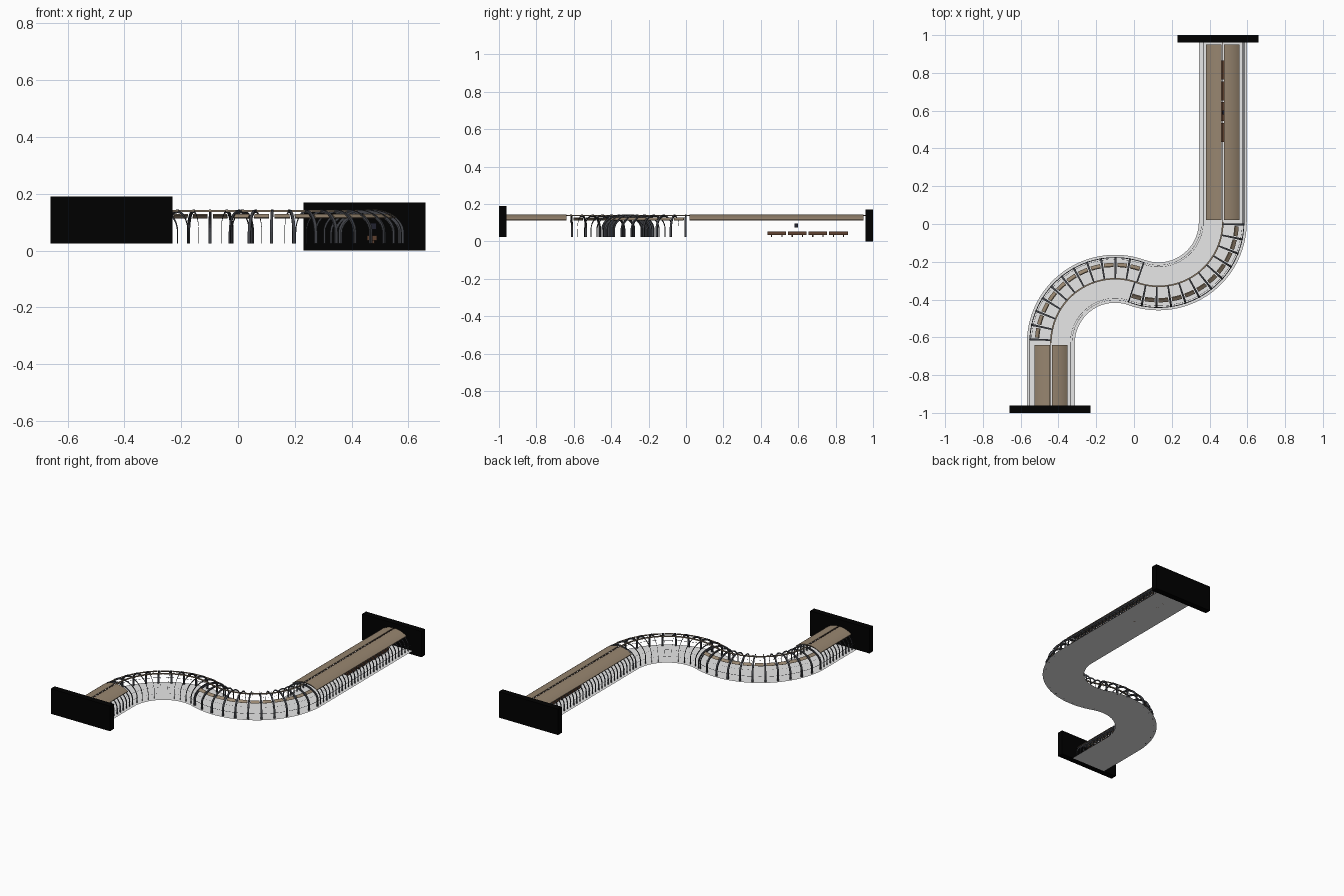
import bpy, bmesh, math
from mathutils import Vector

if "Cube" in bpy.data.objects:
    bpy.data.objects.remove(bpy.data.objects["Cube"])

R, HEAD = 0.34, 0.33                      # bend radius, first straight length
ANG = math.pi / 2 + math.atan2(0.23, 0.64)
ARC = R * ANG
S1, S2, S3 = HEAD, HEAD + ARC, HEAD + 2 * ARC
END = S3 + 0.95
FLOOR = 0.025


def mat(name, rgb):
    m = bpy.data.materials.new(name)
    m.diffuse_color = (*rgb, 1)
    m.use_nodes = True
    m.node_tree.nodes["Principled BSDF"].inputs["Base Color"].default_value = m.diffuse_color
    return m


BLACK = mat("black wall", (0.0, 0.0, 0.0))
PALE = mat("pale floor", (0.80, 0.80, 0.80))
STEEL = mat("dark steel", (0.055, 0.058, 0.068))
WOOD = mat("tan roof", (0.31, 0.235, 0.16))
BROWN = mat("dark brown", (0.11, 0.05, 0.028))
NAVY = mat("dark navy", (0.015, 0.016, 0.03))


def frame(s):
    """Point on the S-shaped centre line and its right-hand direction."""
    if s <= S1:
        return Vector((-0.44, -0.96 + s, 0)), Vector((1, 0, 0))
    if s <= S2:
        a = math.pi - (s - S1) / R
        d = Vector((math.cos(a), math.sin(a), 0))
        return Vector((-0.10, -0.63, 0)) + R * d, -d
    if s <= S3:
        a = (s - S3) / R
        d = Vector((math.cos(a), math.sin(a), 0))
        return Vector((0.13, 0.01, 0)) + R * d, d
    return Vector((0.47, 0.01 + s - S3, 0)), Vector((1, 0, 0))


def at(s, u, z):
    p, r = frame(s)
    return p + r * u + Vector((0, 0, z))


def stations(a, b, step=0.02):
    n = max(1, round((b - a) / step))
    return [a + (b - a) * i / n for i in range(n + 1)]


def finish(name, bm, m):
    me = bpy.data.meshes.new(name)
    bm.to_mesh(me)
    bm.free()
    me.materials.append(m)
    ob = bpy.data.objects.new(name, me)
    bpy.context.collection.objects.link(ob)
    return ob


def skin(bm, rows, closed=False):
    """Join successive rows of points with quads."""
    vs = [[bm.verts.new(p) for p in r] for r in rows]
    for a, b in zip(vs, vs[1:]):
        n = len(a)
        for i in range(n if closed else n - 1):
            j = (i + 1) % n
            bm.faces.new((a[i], a[j], b[j], b[i]))
    if closed:
        bm.faces.new(vs[0][::-1])
        bm.faces.new(vs[-1])
        bmesh.ops.recalc_face_normals(bm, faces=bm.faces[:])


def sweep(bm, ss, profile, closed=False):
    skin(bm, [[at(s, u, z) for u, z in profile] for s in ss], closed)


def rect(u, z, w, h):
    return [(u - w / 2, z - h / 2), (u - w / 2, z + h / 2),
            (u + w / 2, z + h / 2), (u + w / 2, z - h / 2)]


def arch_line(off):
    """Hoop outline from the left foot over the crown to the right foot."""
    w, h = 0.112 + off, 0.076 + off
    top = [(-w * math.cos(math.pi * i / 16), 0.065 + h * math.sin(math.pi * i / 16)) for i in range(17)]
    return [(-w, FLOOR)] + top + [(w, FLOOR)]


def box(name, lo, hi, m):
    bm = bmesh.new()
    bmesh.ops.create_cube(bm, size=1)
    for v in bm.verts:
        v.co = [lo[i] + (v.co[i] + 0.5) * (hi[i] - lo[i]) for i in range(3)]
    finish(name, bm, m)


# end walls
box("front_wall", (-0.66, -1, FLOOR), (-0.23, -0.96, 0.19), BLACK)
box("back_wall", (0.23, 0.96, 0), (0.66, 1, 0.17), BLACK)

# winding floor sheet
bm = bmesh.new()
sweep(bm, stations(0, END), [(0.127, FLOOR), (-0.127, FLOOR)])
bmesh.ops.recalc_face_normals(bm, faces=bm.faces[:])
finish("floor", bm, PALE)

# flat sheet hoops, dense along the straights and sparser on the bends
bend1 = [S1 + 0.015 + (ARC - 0.015) * i / 11 for i in range(12)]
bend2 = [S2 - 0.01 + ARC * i / 11 for i in range(12)]
bm = bmesh.new()
for s in stations(0.02, S1 - 0.02, 0.033) + stations(S3 + 0.02, END - 0.02, 0.033) + bend1 + bend2:
    skin(bm, [[at(s, u, z) for u, z in arch_line(o)] for o in (-0.009, 0.0)])
finish("hoops", bm, STEEL)

# thick ribs on the outer half of each bend
bm = bmesh.new()
for ss, side in ((bend1, 1), (bend2, -1)):
    for s in ss:
        inner, outer = arch_line(-0.004)[:10], arch_line(0.003)[:10]
        skin(bm, [[at(s - 0.004, side * u, z), at(s + 0.004, side * u, z),
                   at(s + 0.004, side * v, w), at(s - 0.004, side * v, w)]
                  for (u, z), (v, w) in zip(inner, outer)], True)
finish("bend_ribs", bm, STEEL)

# thin flat rails, the outer side of each half slightly wider
bm = bmesh.new()
for a, b, side in ((0, S2, -1), (S2, END, 1)):
    for u, z, w in ((0.112, 0.06, 0.004), (-0.112, 0.06, 0.0012), (0.103, 0.098, 0.0012), (-0.103, 0.098, 0.0012)):
        sweep(bm, stations(a, b), [(side * u - w / 2, z), (side * u + w / 2, z)])
finish("side_rails", bm, STEEL)

# ridge strip along the crown: tan on the bends, thin brown on the straights
for name, a, b, m, w in (("front_ridge", 0, S1, BROWN, 0.003), ("bend_ridge", S1, S3, WOOD, 0.008),
                         ("back_ridge", S3, END, BROWN, 0.003)):
    bm = bmesh.new()
    sweep(bm, stations(a, b), rect(0, 0.139, w, 0.006), True)
    finish(name, bm, m)

# short tilted planks between ribs on the outer shoulder of each bend
for name, ss, side in (("bend_planks_a", bend1, -1), ("bend_planks_b", bend2, 1)):
    bm = bmesh.new()
    for a, b in zip(ss, ss[1:]):
        prof = [(side * u, z) for u, z in ((0.062, 0.125), (0.067, 0.128), (0.085, 0.116), (0.08, 0.113))]
        sweep(bm, stations(a + 0.008, b - 0.008), prof, True)
    finish(name, bm, WOOD)

# curved roof shells over the straights, split at the crown
for name, a, b in (("front_roof", 0.0, 0.32), ("back_roof", S3 + 0.01, END - 0.01)):
    bm = bmesh.new()
    for side in (-1, 1):
        prof = []
        for o, seq in ((0.004, range(8)), (0.0, range(7, -1, -1))):
            for i in seq:
                u = 0.006 + (0.088 - 0.006) * i / 7
                h = math.sqrt(1 - (u / 0.115) ** 2)
                prof.append((side * u, 0.062 + 0.079 * h + o))
        sweep(bm, [a, b], prof, True)
    ob = finish(name, bm, WOOD)
    bpy.context.view_layer.objects.active = ob
    ob.select_set(True)
    bpy.ops.object.shade_smooth_by_angle(angle=math.radians(35))
    ob.select_set(False)

# low bench slabs and a small box inside the long straight
for i in range(4):
    y = 0.435 + 0.11 * i
    box("bench_%d" % (i + 1), (0.455, y, 0.036), (0.49, y + 0.1, 0.053), BROWN)
    for k in (0.02, 0.075):
        box("bench_leg_%d" % (i + 1), (0.465, y + k, FLOOR), (0.48, y + k + 0.006, 0.036), BROWN)
box("hanging_box", (0.465, 0.58, 0.075), (0.487, 0.6, 0.097), NAVY)
